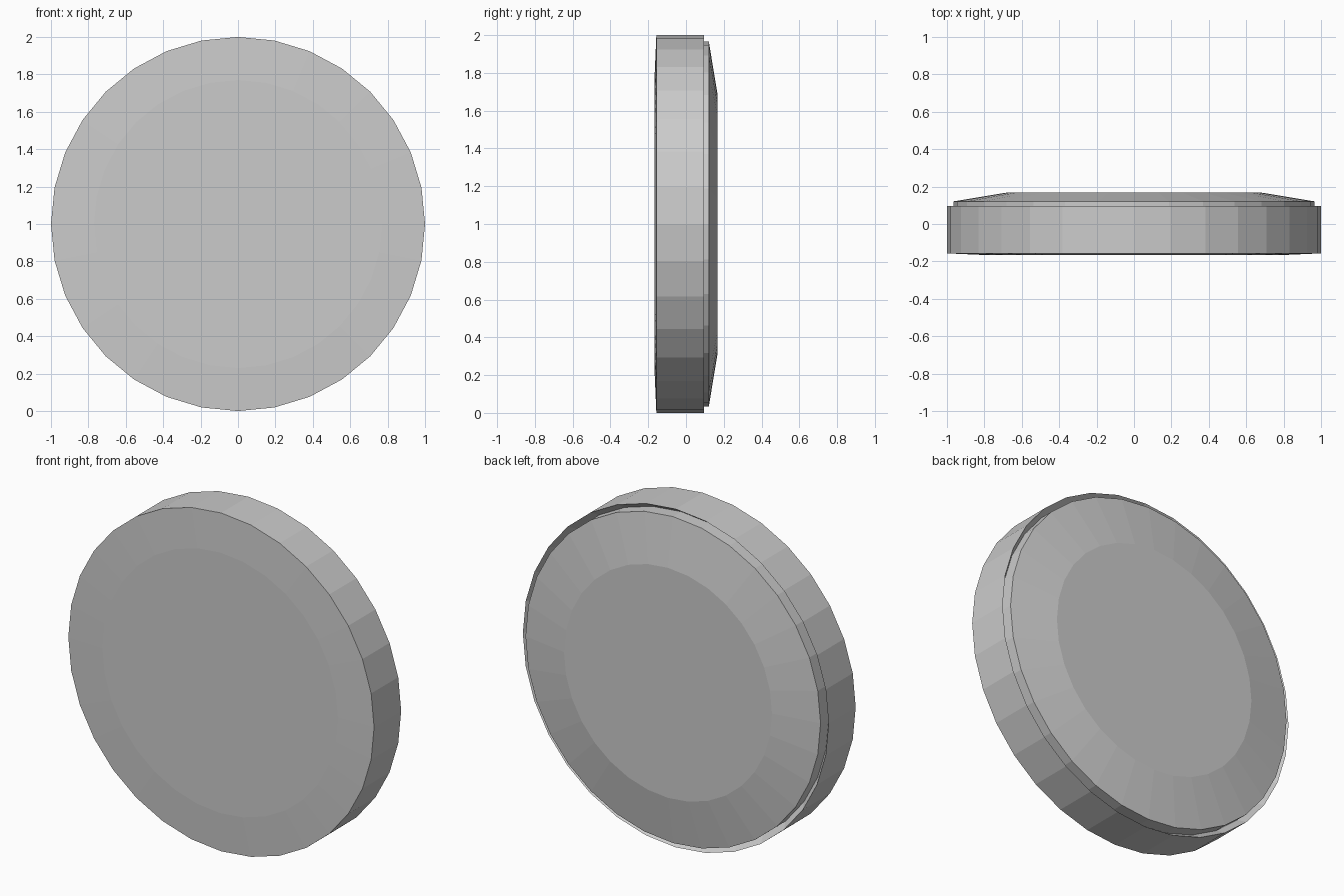
import bpy, bmesh
from math import sin, cos, pi

if "Cube" in bpy.data.objects:
    bpy.data.objects.remove(bpy.data.objects["Cube"])

SIDES = 32


def lathe(name, profile):
    """Revolve (radius, y) points about the y axis at z = 1 and cap both ends."""
    bm = bmesh.new()
    rings = [[bm.verts.new((r * sin(2 * pi * i / SIDES), y, 1 + r * cos(2 * pi * i / SIDES)))
              for i in range(SIDES)] for r, y in profile]
    for a, b in zip(rings, rings[1:]):
        for i in range(SIDES):
            j = (i + 1) % SIDES
            bm.faces.new((a[i], a[j], b[j], b[i]))
    bm.faces.new(rings[0])
    bm.faces.new(rings[-1])
    bmesh.ops.recalc_face_normals(bm, faces=bm.faces)
    mesh = bpy.data.meshes.new(name)
    bm.to_mesh(mesh)
    bm.free()
    obj = bpy.data.objects.new(name, mesh)
    bpy.context.collection.objects.link(obj)
    return obj


# Disc: slightly raised front, straight rim, narrow groove, bevelled back plate
lathe("disc", [
    (0.77, -0.167), (1.0, -0.157),   # front face and shallow slope
    (1.0, 0.096),                    # outer rim
    (0.965, 0.045), (0.965, 0.121),  # groove and back plate edge
    (0.68, 0.168),                   # back bevel
])
